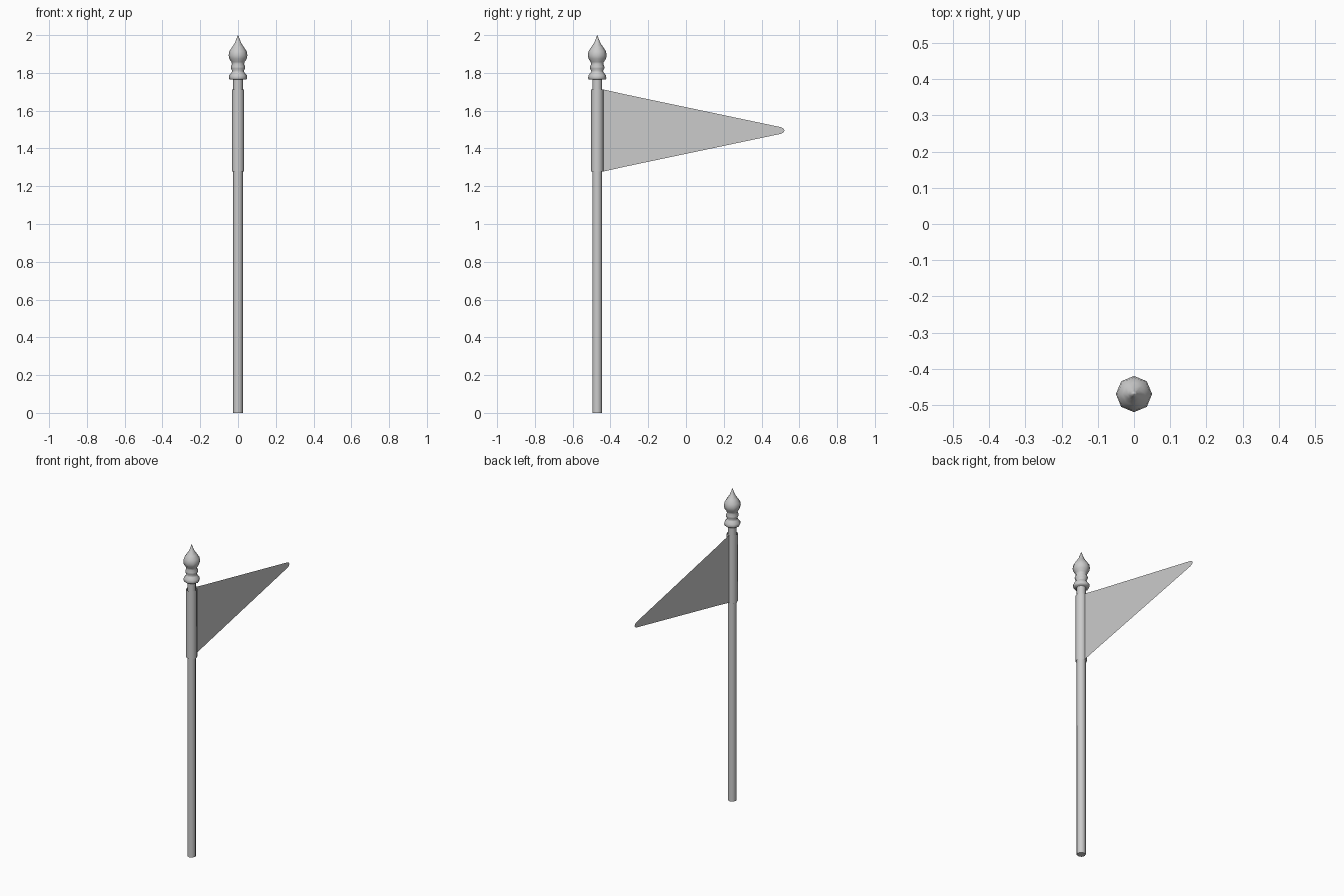
import bpy, bmesh, math

if "Cube" in bpy.data.objects:
    bpy.data.objects.remove(bpy.data.objects["Cube"])

SIDES = 8
POLE_Y = -0.47

grey = bpy.data.materials.new("plain grey")
grey.use_nodes = True
grey.diffuse_color = (0.6, 0.6, 0.6, 1)
grey.node_tree.nodes["Principled BSDF"].inputs["Base Color"].default_value = (0.6, 0.6, 0.6, 1)


def finish(bm, name, angle):
    mesh = bpy.data.meshes.new(name)
    bm.to_mesh(mesh)
    bm.free()
    mesh.materials.append(grey)
    obj = bpy.data.objects.new(name, mesh)
    bpy.context.collection.objects.link(obj)
    bpy.ops.object.select_all(action="DESELECT")
    obj.select_set(True)
    bpy.context.view_layer.objects.active = obj
    bpy.ops.object.shade_smooth_by_angle(angle=math.radians(angle))


def ring(bm, radius, z):
    turn = math.tau / SIDES
    return [bm.verts.new((radius * math.cos(i * turn),
                          POLE_Y + radius * math.sin(i * turn), z))
            for i in range(SIDES)]


def lathe(name, profile, angle, cap_bottom=True, cap_top=True):
    bm = bmesh.new()
    rings = [ring(bm, r, z) for r, z in profile]
    for low, high in zip(rings, rings[1:]):
        for i in range(SIDES):
            j = (i + 1) % SIDES
            bm.faces.new((low[i], low[j], high[j], high[i]))
    if cap_bottom:
        bm.faces.new(rings[0][::-1])
    if cap_top:
        bm.faces.new(rings[-1])
    bmesh.ops.remove_doubles(bm, verts=bm.verts, dist=0.0001)
    finish(bm, name, angle)


# Pole
lathe("pole", [(0.026, 0), (0.026, 1.77)], 60)

# Turned finial: foot, bead, bulb and point
lathe("finial", [(0.045, 1.765), (0.048, 1.772), (0.047, 1.787), (0.035, 1.801),
                 (0.031, 1.81), (0.037, 1.822), (0.038, 1.833), (0.032, 1.847),
                 (0.035, 1.858), (0.046, 1.874), (0.05, 1.893), (0.046, 1.915),
                 (0.032, 1.936), (0.018, 1.956), (0.009, 1.977), (0.001, 2.0)],
      75)

# Cloth sleeve, an open tube around the pole
lathe("flag_sleeve", [(0.033, 1.277), (0.033, 1.712)], 60, False, False)

# Pennant, a single sheet of cloth with a rounded tip
bm = bmesh.new()
stations = [(-0.438, 0.2175), (-0.33, 0.193), (0.5, 0.018),
            (0.513, 0.013), (0.519, 0.006), (0.521, 0.001)]
edges = [[bm.verts.new((0, y, 1.495 + s * half)) for s in (-1, 1)]
         for y, half in stations]
for (a, b), (c, d) in zip(edges, edges[1:]):
    bm.faces.new((a, b, d, c))
finish(bm, "pennant", 30)
